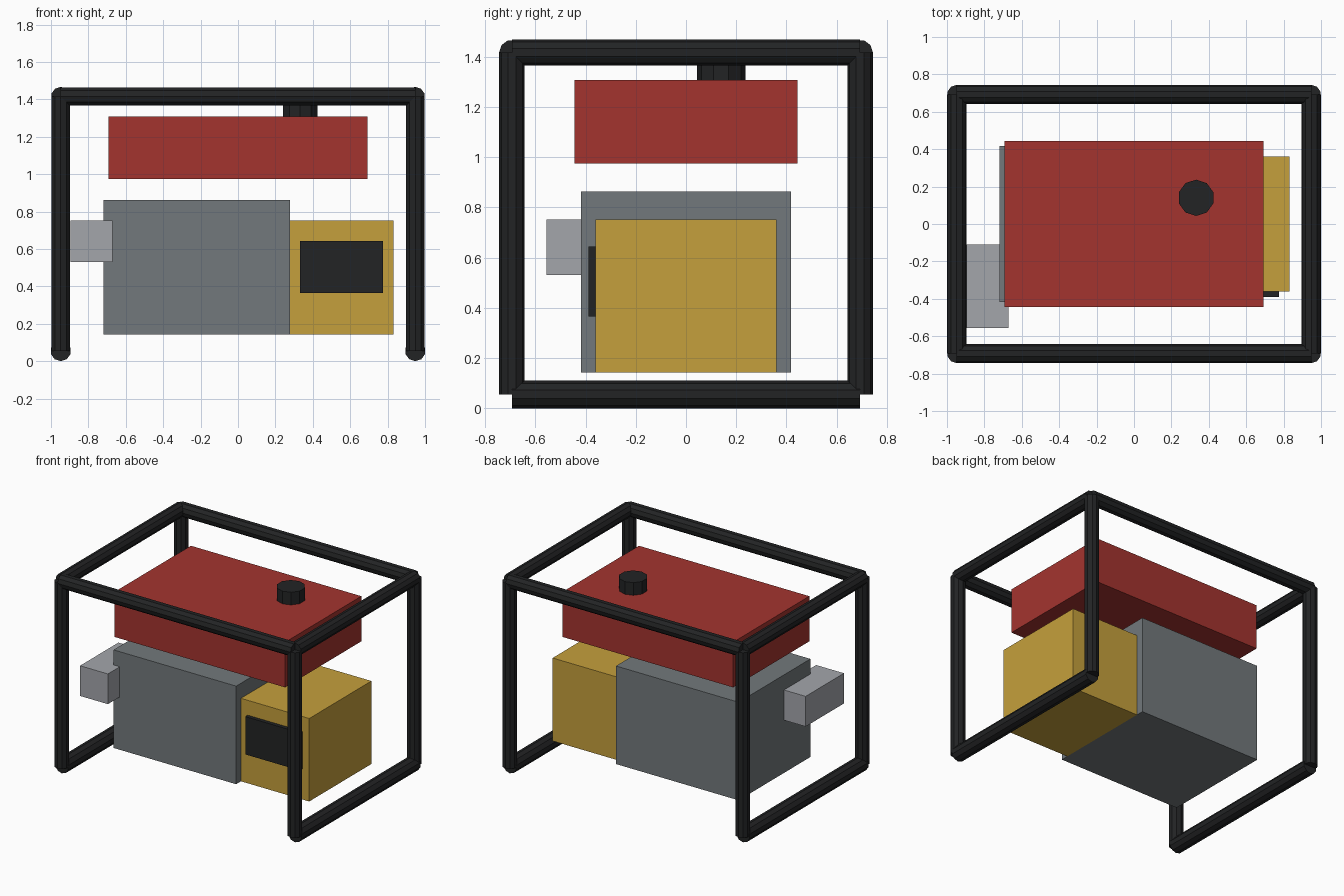
import bpy
from mathutils import Vector

if "Cube" in bpy.data.objects:
    bpy.data.objects.remove(bpy.data.objects["Cube"])


def material(name, rgb):
    m = bpy.data.materials.new(name)
    m.diffuse_color = (*rgb, 1)
    m.use_nodes = True
    m.node_tree.nodes["Principled BSDF"].inputs["Base Color"].default_value = m.diffuse_color
    return m


RED = material("red_paint", (0.37, 0.034, 0.028))
YELLOW = material("yellow_paint", (0.56, 0.35, 0.045))
GREY = material("engine_grey", (0.17, 0.19, 0.20))
SILVER = material("muffler_grey", (0.37, 0.38, 0.41))
BLACK = material("black", (0.016, 0.017, 0.018))


def box(name, lo, hi, mat):
    lo, hi = Vector(lo), Vector(hi)
    bpy.ops.mesh.primitive_cube_add(size=1, location=(lo + hi) / 2)
    o = bpy.context.object
    o.name = name
    o.scale = hi - lo
    o.data.materials.append(mat)


def tube(name, a, b, r, mat=BLACK):
    a, b = Vector(a), Vector(b)
    d = b - a
    rot = (0, 0, 0)
    if abs(d.x) > 0.01:
        rot = (0, 1.570796, 0)
    elif abs(d.y) > 0.01:
        rot = (1.570796, 0, 0)
    bpy.ops.mesh.primitive_cylinder_add(vertices=10, radius=r, depth=d.length,
                                        location=(a + b) / 2, rotation=rot)
    o = bpy.context.object
    o.name = name
    o.data.materials.append(mat)


# Tubular frame
X, Y, LOW, TOP = 0.948, 0.693, 0.055, 1.416
for sx, side in ((-1, "left"), (1, "right")):
    tube(side + "_foot_rail", (sx * X, -Y, LOW), (sx * X, Y, LOW), 0.055)
    tube(side + "_top_rail", (sx * X, -Y, TOP), (sx * X, Y, TOP), 0.051)
    for sy, end in ((-1, "front"), (1, "back")):
        tube(f"{end}_{side}_post", (sx * X, sy * Y, LOW), (sx * X, sy * Y, TOP), 0.051)
for sy, end in ((-1, "front"), (1, "back")):
    tube(end + "_top_rail", (-X, sy * Y, TOP), (X, sy * Y, TOP), 0.051)

# Fuel tank and cap
box("fuel_tank", (-0.693, -0.443, 0.975), (0.693, 0.443, 1.307), RED)
tube("fuel_cap", (0.332, 0.14, 1.29), (0.332, 0.14, 1.40), 0.097)

# Engine, muffler, alternator and control panel
box("engine_block", (-0.72, -0.417, 0.142), (0.277, 0.417, 0.863), GREY)
box("muffler", (-0.896, -0.555, 0.53), (-0.67, -0.11, 0.752), SILVER)
box("alternator", (0.277, -0.361, 0.142), (0.832, 0.361, 0.752), YELLOW)
box("control_panel", (0.332, -0.389, 0.365), (0.776, -0.335, 0.643), BLACK)
